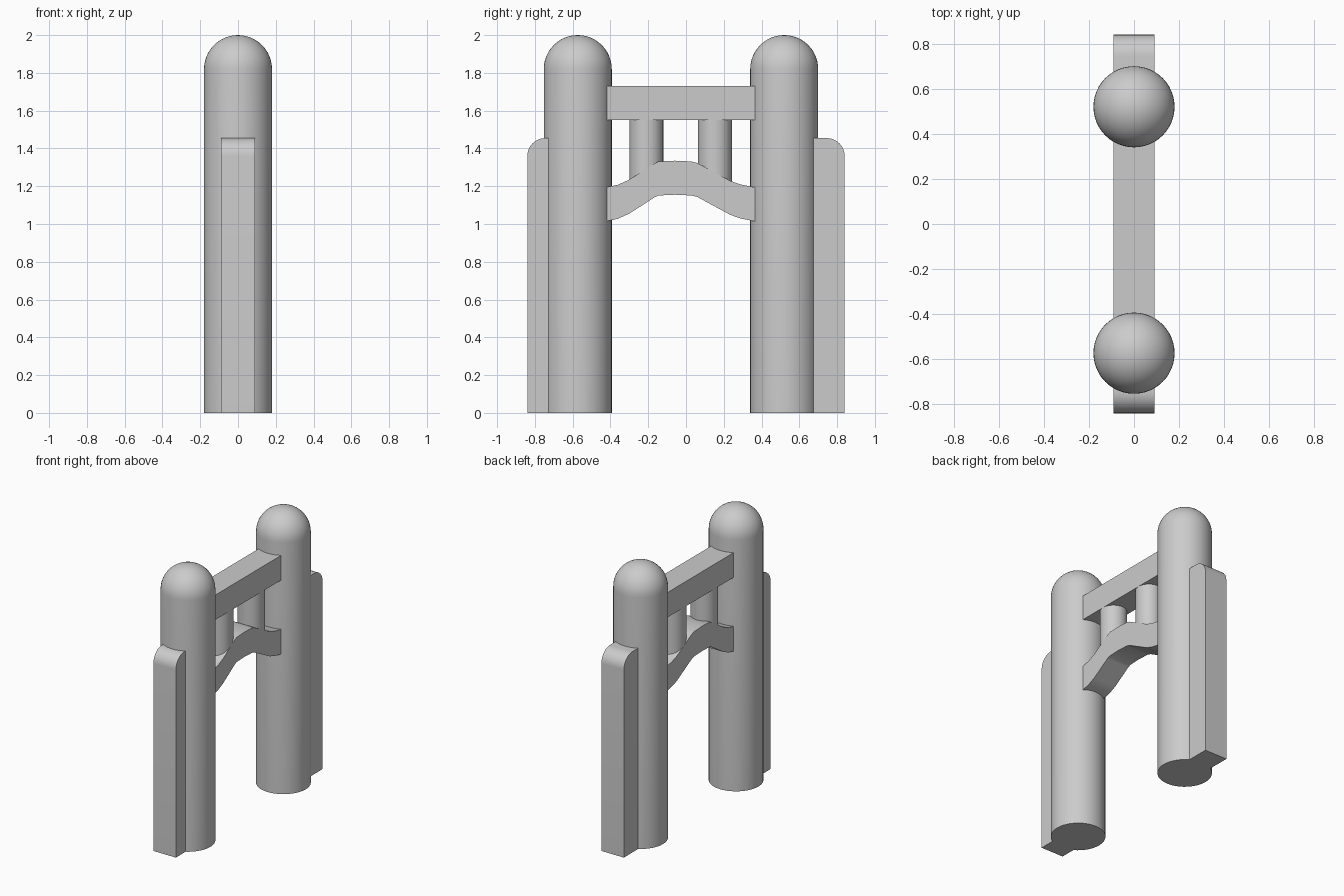
import bpy, bmesh
from math import sin, cos, pi, radians

if "Cube" in bpy.data.objects:
    bpy.data.objects.remove(bpy.data.objects["Cube"])

HALF = 0.09          # half thickness of all flat timbers
POSTS = {"front": (-0.573, -1), "back": (0.52, 1)}   # post y, outward direction


def finish(name, bm, location=(0, 0, 0)):
    bmesh.ops.remove_doubles(bm, verts=bm.verts, dist=1e-5)
    bmesh.ops.recalc_face_normals(bm, faces=bm.faces)
    mesh = bpy.data.meshes.new(name)
    bm.to_mesh(mesh)
    bm.free()
    obj = bpy.data.objects.new(name, mesh)
    obj.location = location
    bpy.context.collection.objects.link(obj)
    bpy.ops.object.select_all(action='DESELECT')
    obj.select_set(True)
    bpy.context.view_layer.objects.active = obj
    bpy.ops.object.shade_smooth_by_angle(angle=radians(30))
    return obj


def lathe(name, profile, y, sides=48):
    """Spin an (r, z) profile around a vertical axis at the given y."""
    bm = bmesh.new()
    verts = [bm.verts.new((r, 0, z)) for r, z in profile]
    edges = [bm.edges.new(pair) for pair in zip(verts, verts[1:])]
    bmesh.ops.spin(bm, geom=verts + edges, cent=(0, 0, 0), axis=(0, 0, 1),
                   angle=2 * pi, steps=sides, use_duplicate=False)
    return finish(name, bm, (0, y, 0))


def slab(name, outline):
    """Extrude a (y, z) outline across the thickness in x."""
    bm = bmesh.new()
    face = bm.faces.new([bm.verts.new((-HALF, y, z)) for y, z in outline])
    new = bmesh.ops.extrude_face_region(bm, geom=[face], use_keep_orig=True)["geom"]
    bmesh.ops.translate(bm, vec=(2 * HALF, 0, 0),
                        verts=[v for v in new if isinstance(v, bmesh.types.BMVert)])
    return finish(name, bm)


# Round posts with domed tops, and the buttress on each outer side
R = 0.18
dome = [(R * cos(i * pi / 24), 1.82 + R * sin(i * pi / 24)) for i in range(12)]
for label, (y, out) in POSTS.items():
    lathe(label + "_post", [(0, 0), (R, 0)] + dome + [(0, 2.0)], y)
    inner, outer, top, rad = y + out * 0.13, out * 0.84, 1.455, 0.095
    corner = [(outer - out * rad * (1 - cos(i * pi / 16)),
               top - rad * (1 - sin(i * pi / 16))) for i in range(9)]
    slab(label + "_buttress", [(inner, 0), (outer, 0)] + corner + [(inner, top)])

# Straight upper beam
slab("upper_beam", [(-0.44, 1.55), (0.39, 1.55), (0.39, 1.73), (-0.44, 1.73)])

# Arched lower beam: one curve, repeated 0.18 below
arch = [(-0.44, 1.19), (-0.41, 1.197), (-0.36, 1.208), (-0.30, 1.235),
        (-0.165, 1.322), (-0.145, 1.331), (-0.06, 1.335), (0.03, 1.331),
        (0.06, 1.323), (0.235, 1.228), (0.29, 1.209), (0.35, 1.197), (0.39, 1.19)]
slab("arched_beam", arch + [(y, z - 0.18) for y, z in reversed(arch)])

# Short round struts between the two beams
for label, y in (("front", -0.21), ("back", 0.153)):
    lathe(label + "_strut", [(0, 1.19), (0.09, 1.19), (0.09, 1.56), (0, 1.56)], y, 32)
